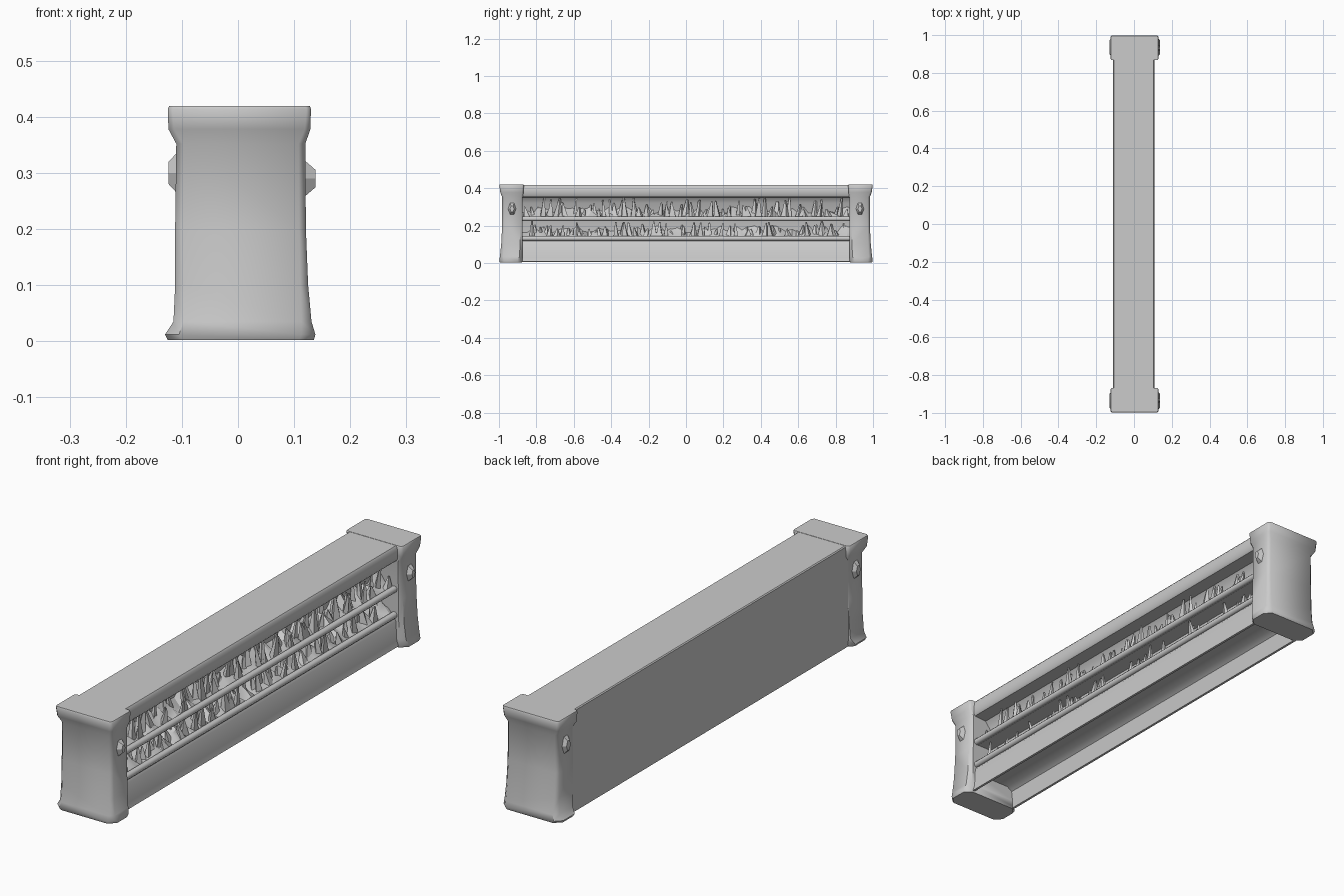
import bpy, bmesh, math, random
from mathutils import Matrix, Vector

random.seed(4)
cube = bpy.data.objects.get("Cube")
if cube:
    bpy.data.objects.remove(cube, do_unlink=True)

stone = bpy.data.materials.new("grey stone")
stone.use_nodes = True
GREY = (0.6, 0.6, 0.6, 1)
stone.diffuse_color = GREY
stone.node_tree.nodes["Principled BSDF"].inputs["Base Color"].default_value = GREY


def finish(bm, name, smooth=None):
    bmesh.ops.recalc_face_normals(bm, faces=bm.faces)
    mesh = bpy.data.meshes.new(name)
    bm.to_mesh(mesh)
    bm.free()
    mesh.materials.append(stone)
    ob = bpy.data.objects.new(name, mesh)
    bpy.context.collection.objects.link(ob)
    if smooth:
        bpy.ops.object.select_all(action="DESELECT")
        ob.select_set(True)
        bpy.context.view_layer.objects.active = ob
        bpy.ops.object.shade_smooth_by_angle(angle=math.radians(smooth))


def skin(bm, rings):
    """Join matching rings of points and cap both ends."""
    rows = [[bm.verts.new(p) for p in ring] for ring in rings]
    n = len(rows[0])
    for a, b in zip(rows, rows[1:]):
        for i in range(n):
            bm.faces.new((a[i], a[(i + 1) % n], b[(i + 1) % n], b[i]))
    bm.faces.new(rows[0])
    bm.faces.new(rows[-1])


# Long body: one cross-section with the display recess and hollow underside
section = [(-0.11, 0.005), (-0.11, 0.414), (-0.106, 0.418), (0.102, 0.418),
           (0.108, 0.41), (0.108, 0.385), (0.106, 0.362), (0.1, 0.354),
           (0.045, 0.35), (0.02, 0.32), (0.015, 0.13), (0.09, 0.12),
           (0.098, 0.108), (0.102, 0.03), (0.108, 0.008), (0.098, 0.008),
           (0.09, 0.08), (0.07, 0.09), (-0.07, 0.09), (-0.092, 0.075), (-0.1, 0.005)]
bm = bmesh.new()
skin(bm, [[(x, y, z) for x, z in section] for y in (-0.92, 0.93)])
finish(bm, "long_body", 40)

# Rails across the opening
for name, z in (("middle_rail", 0.237), ("lower_rail", 0.132)):
    bm = bmesh.new()
    bmesh.ops.create_cone(bm, cap_ends=True, segments=10, radius1=0.013,
                          radius2=0.013, depth=1.78,
                          matrix=Matrix.Translation((0.091, 0, z))
                          @ Matrix.Rotation(math.pi / 2, 4, "X"))
    finish(bm, name, 50)


# Jagged shards standing in two tiers behind the rails
def shard_tier(name, base, low, high, count):
    bm = bmesh.new()
    # uneven bed
    rows = []
    for i in range(count + 1):
        y = -0.88 + 1.77 * i / count
        rows.append([(0.01, y, base - 0.01), (0.01, y, base + random.uniform(0.03, 0.08)),
                     (0.05, y, base + random.uniform(0.005, 0.04)),
                     (0.085, y, base), (0.085, y, base - 0.01)])
    skin(bm, rows)
    # broad blades with a random lean
    for i in range(count):
        y = -0.85 + 1.71 * (i + random.random()) / count
        x = random.uniform(0.035, 0.075)
        tall = random.uniform(low, high)
        wide = random.uniform(0.016, 0.028)
        made = bmesh.ops.create_cone(bm, cap_ends=True, segments=4, radius1=wide,
                                     radius2=0.004, depth=tall,
                                     matrix=Matrix.Translation((x, y, base + tall / 2))
                                     @ Matrix.Diagonal((0.7, 1, 1, 1))
                                     @ Matrix.Rotation(random.random(), 4, "Z"))
        lean = Vector((random.uniform(-0.02, 0.01), random.uniform(-0.015, 0.015), 0))
        for v in made["verts"]:
            if v.co.z > base + tall / 2:
                v.co += lean
    finish(bm, name, 30)


shard_tier("upper_shards", 0.235, 0.05, 0.118, 60)
shard_tier("lower_shards", 0.13, 0.04, 0.095, 60)


# End posts: flared foot, straight waist and wide cap
def post_ring(z, x0, x1, inner, outer, cut, side):
    pts = [(x0 + cut, inner), (x1 - cut, inner), (x1, inner + cut), (x1, outer - cut),
           (x1 - cut, outer), (x0 + cut, outer), (x0, outer - cut), (x0, inner + cut)]
    return [(x, side * y, z) for x, y in pts]


LEVELS = [(0.002, -0.125, 0.135, 0.878, 0.994, 0.026),
          (0.012, -0.13, 0.138, 0.875, 0.998, 0.025),
          (0.035, -0.115, 0.131, 0.873, 0.995, 0.018),
          (0.1, -0.112, 0.125, 0.873, 0.988, 0.014),
          (0.2, -0.112, 0.121, 0.873, 0.983, 0.012),
          (0.352, -0.11, 0.12, 0.873, 0.983, 0.012),
          (0.378, -0.124, 0.129, 0.869, 0.993, 0.01),
          (0.414, -0.125, 0.13, 0.867, 0.998, 0.008),
          (0.419, -0.123, 0.128, 0.869, 0.996, 0.008)]
for name, side in (("front", -1), ("back", 1)):
    bm = bmesh.new()
    skin(bm, [post_ring(*level, side) for level in LEVELS])
    finish(bm, name + "_post", 45)

    # Small faceted studs on both faces of the post
    for label, x, face, z, size in (("left", 0.127, 1, 0.29, 0.04),
                                    ("right", -0.113, -1, 0.3, 0.05)):
        bm = bmesh.new()
        bmesh.ops.create_cone(bm, cap_ends=True, segments=6, radius1=size,
                              radius2=size * 0.45, depth=0.022,
                              matrix=Matrix.Translation((x, side * 0.93, z))
                              @ Matrix.Rotation(face * math.pi / 2, 4, "Y")
                              @ Matrix.Diagonal((1, 0.6, 1, 1)))
        finish(bm, f"{name}_{label}_stud")
